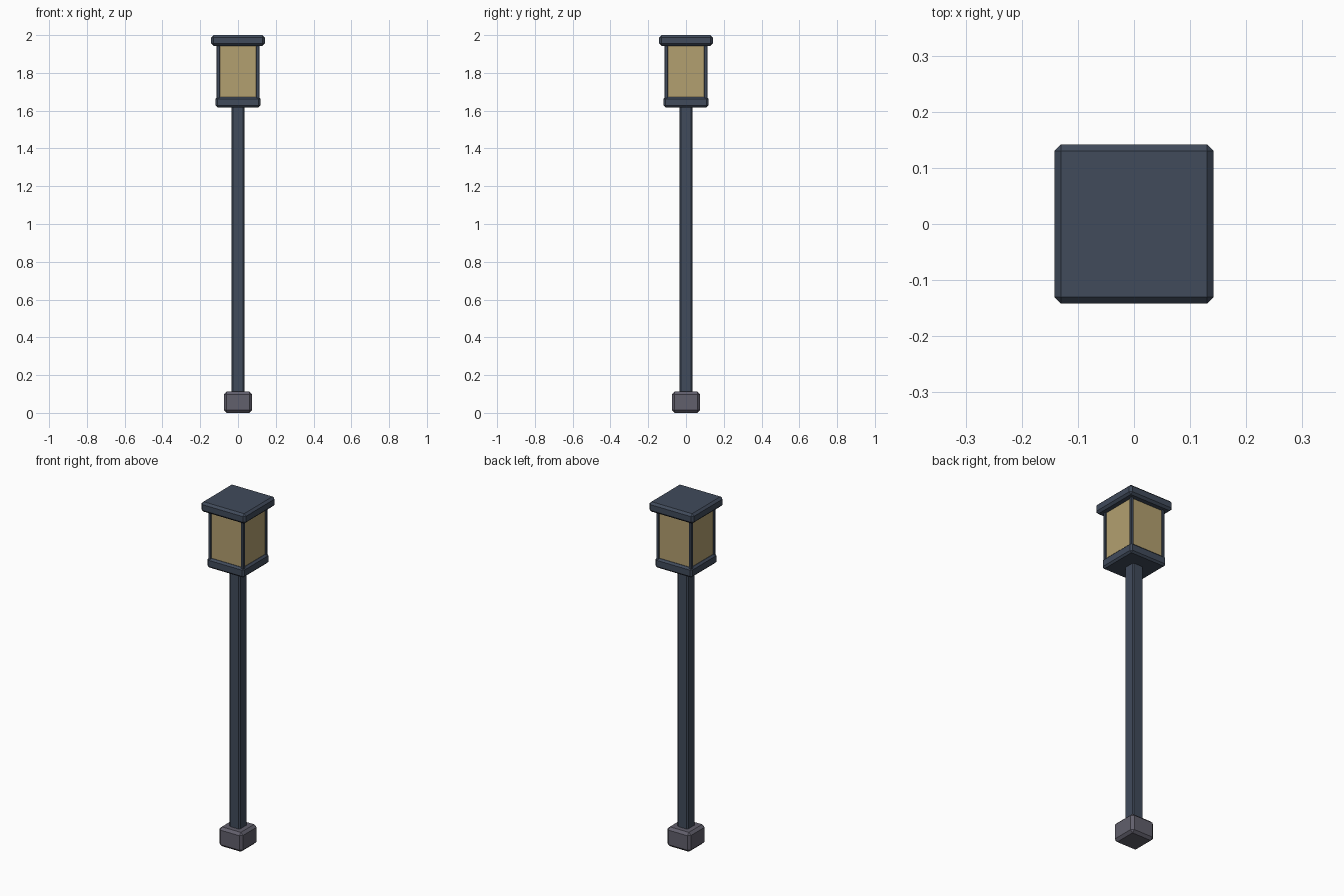
import bpy

if "Cube" in bpy.data.objects:
    bpy.data.objects.remove(bpy.data.objects["Cube"])

def material(name, rgb):
    m = bpy.data.materials.new(name)
    m.diffuse_color = (*rgb, 1)
    m.use_nodes = True
    m.node_tree.nodes["Principled BSDF"].inputs["Base Color"].default_value = m.diffuse_color
    return m

METAL = material("dark_blue_metal", (0.052, 0.07, 0.105))
STONE = material("grey_stone", (0.12, 0.115, 0.15))
GLASS = material("amber_glass", (0.45, 0.35, 0.16))

def block(name, half, z0, z1, mat, bevel=0.0, x=0, y=0):
    """Square upright block with a single-segment chamfer."""
    bpy.ops.mesh.primitive_cube_add(size=1, location=(x, y, (z0 + z1) / 2))
    ob = bpy.context.object
    ob.name = name
    ob.scale = (2 * half, 2 * half, z1 - z0)
    bpy.ops.object.transform_apply(location=False, rotation=False, scale=True)
    ob.data.materials.append(mat)
    if bevel:
        mod = ob.modifiers.new("chamfer", 'BEVEL')
        mod.width = bevel
        mod.segments = 1
    return ob

# Footing and pole
block("base", 0.075, 0.0, 0.112, STONE, 0.014)
block("pole", 0.034, 0.10, 1.63, METAL, 0.007)

# Lantern: tray, glass, corner posts, roof
block("lantern_tray", 0.118, 1.617, 1.673, METAL, 0.010)
block("lantern_glass", 0.105, 1.66, 1.955, GLASS)
for sx in (-1, 1):
    for sy in (-1, 1):
        block(f"corner_post_{'l' if sx < 0 else 'r'}{'f' if sy < 0 else 'b'}",
              0.009, 1.66, 1.955, METAL, 0.003, sx * 0.104, sy * 0.104)
block("roof", 0.142, 1.943, 2.0, METAL, 0.012)
